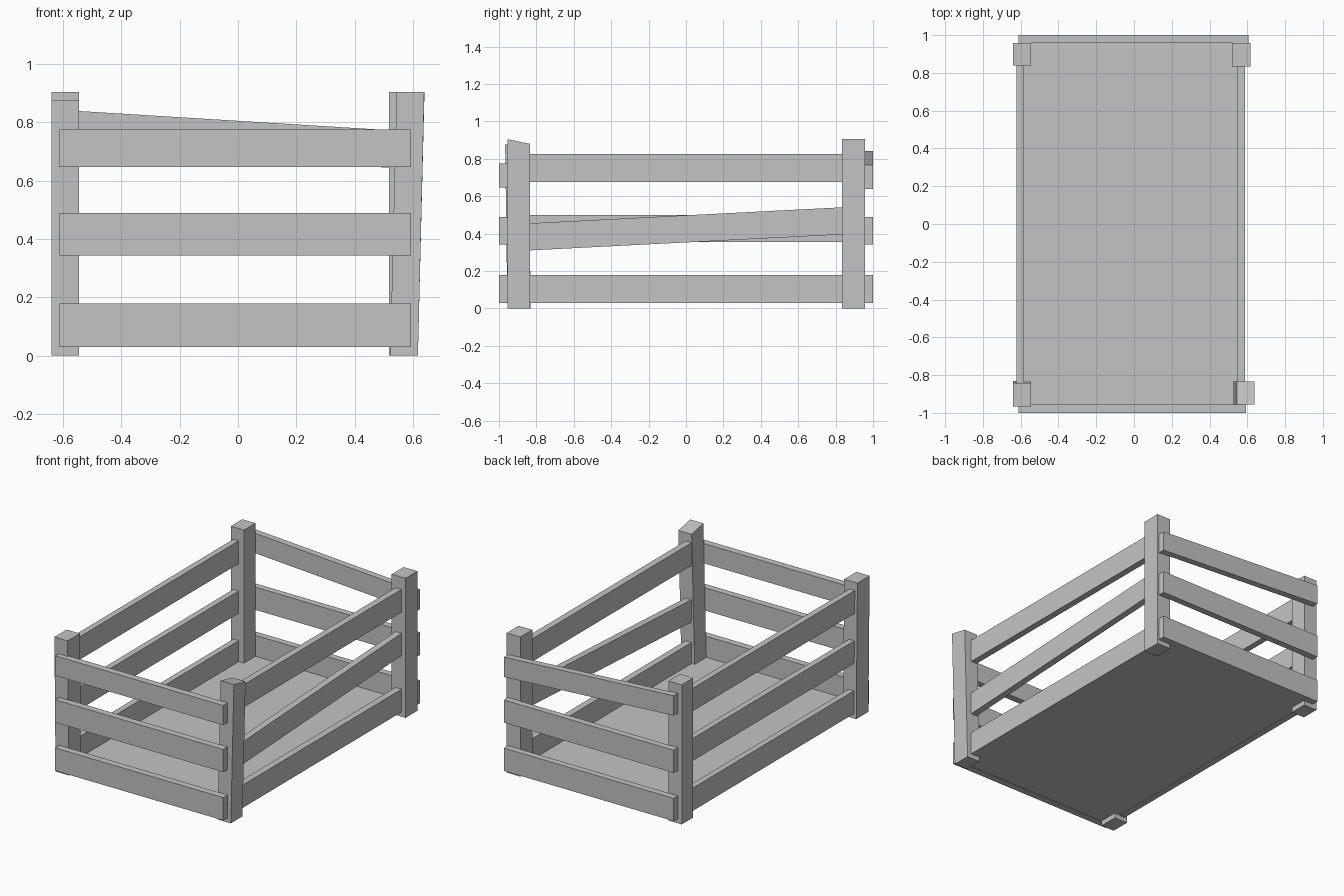
import bpy, bmesh
from mathutils import Vector

if "Cube" in bpy.data.objects:
    bpy.data.objects.remove(bpy.data.objects["Cube"])

wood = bpy.data.materials.new("plain_grey")
wood.diffuse_color = (0.55, 0.55, 0.55, 1)
wood.use_nodes = True
wood.node_tree.nodes["Principled BSDF"].inputs["Base Color"].default_value = wood.diffuse_color


def block(name, x, y, z0, z1, lean=(0, 0), tilt_x=0, tilt_y=0, top_tilt=0):
    """Box over ranges x and y; lean shifts its top, tilts raise its far ends."""
    bm = bmesh.new()
    bmesh.ops.create_cube(bm, size=1)
    for v in bm.verts:
        u, w, t = (c + 0.5 for c in v.co)
        z = z0 + (z1 - z0) * t + tilt_x * u + tilt_y * w + top_tilt * w * t
        v.co = Vector((x[0] + (x[1] - x[0]) * u + lean[0] * t,
                       y[0] + (y[1] - y[0]) * w + lean[1] * t, z))
    me = bpy.data.meshes.new(name)
    bm.to_mesh(me)
    bm.free()
    me.materials.append(wood)
    ob = bpy.data.objects.new(name, me)
    bpy.context.collection.objects.link(ob)
    return ob


# Floor panel
block("floor", (-0.6, 0.57), (-0.957, 0.962), 0.033, 0.042)

# Corner posts, a little crooked
block("post_front_left", (-0.64, -0.545), (-0.955, -0.83), 0, 0.877, lean=(0, -0.012))
block("post_front_right", (0.522, 0.617), (-0.955, -0.835), 0, 0.905,
      lean=(0.022, 0), top_tilt=-0.025)
block("post_back_left", (-0.64, -0.545), (0.84, 0.957), 0, 0.905)
block("post_back_right", (0.518, 0.617), (0.835, 0.957), 0, 0.905)

# Front boards
for i, (a, b) in enumerate([(0.03, 0.178), (0.343, 0.49), (0.647, 0.775)]):
    block(f"front_board_{i}", (-0.612, 0.594), (-1, -0.955), a, b)

# Back boards, the top one slipping down to the right
for i, (a, b, tilt) in enumerate([(0.03, 0.178, 0), (0.343, 0.49, 0), (0.714, 0.843, -0.075)]):
    block(f"back_board_{i}", (-0.612, 0.606), (0.957, 1), a, b, tilt_x=tilt)

# Side boards, the right middle one sloping up to the back
for side, x in (("left", (-0.622, -0.583)), ("right", (0.545, 0.588))):
    for i, (a, b) in enumerate([(0.03, 0.178), (0.355, 0.5), (0.677, 0.825)]):
        crooked = side == "right" and i == 1
        block(f"{side}_board_{i}", x, (-0.94, 0.94), a - 0.05 * crooked, b - 0.05 * crooked,
              tilt_y=0.096 * crooked)
